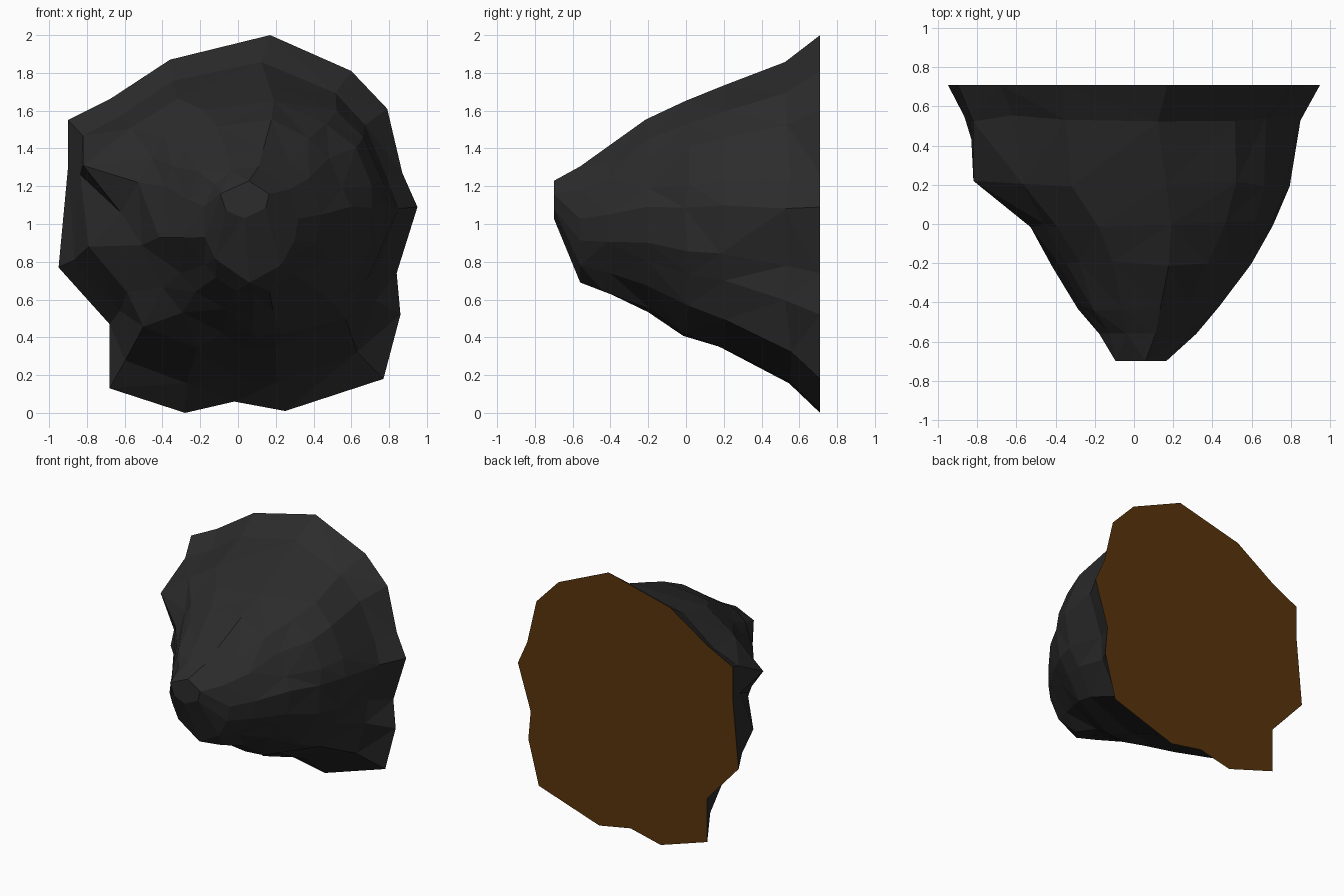
import bpy, bmesh, random
from math import atan2, cos, sin
from mathutils import Vector

cube = bpy.data.objects.get("Cube")
if cube:
    bpy.data.objects.remove(cube, do_unlink=True)
random.seed(4)


def material(name, color):
    m = bpy.data.materials.new(name)
    m.use_nodes = True
    m.diffuse_color = (*color, 1)
    m.node_tree.nodes["Principled BSDF"].inputs["Base Color"].default_value = (*color, 1)
    return m


# Jagged outline of the flat back, as x and z
outline = [(.17, 2), (.6, 1.81), (.79, 1.61), (.87, 1.27), (.95, 1.09), (.84, .74),
           (.86, .52), (.77, .18), (.25, .01), (-.02, .06), (-.28, 0), (-.68, .13),
           (-.68, .47), (-.95, .77), (-.9, 1.3), (-.9, 1.55), (-.68, 1.66), (-.36, 1.87)]

# Cross-sections towards the tip: y, x range, z range, roundness
sections = [(.54, -.88, .84, .15, 1.86, .2), (.2, -.8, .81, .33, 1.74, .5),
            (0, -.55, .73, .4, 1.66, .8), (-.2, -.43, .59, .53, 1.56, .9),
            (-.42, -.29, .43, .63, 1.4, 1), (-.56, -.19, .32, .69, 1.31, 1),
            (-.7, -.1, .17, 1.03, 1.23, 1)]

bm = bmesh.new()
rings = [[bm.verts.new((x, .71, z)) for x, z in outline]]
for y, x0, x1, z0, z1, roundness in sections:
    ring = []
    wobble = .02 if y > -.5 else 0
    for x, z in outline:
        flat = Vector((x / .95, z - 1))
        a = atan2(flat.y, flat.x)
        n = flat.lerp(Vector((cos(a), sin(a))), roundness)
        # The underside is drawn in
        n.x *= 1 - .15 * roundness * max(0, -n.y)
        ring.append(bm.verts.new((
            (x0 + x1) / 2 + n.x * (x1 - x0) / 2 + random.uniform(-wobble, wobble),
            y + random.uniform(-wobble, wobble),
            (z0 + z1) / 2 + n.y * (z1 - z0) / 2)))
    rings.append(ring)

# Upper knob, notch and lower knob on the side
rings[2][15].co = (-.82, .22, 1.31)
rings[2][14].co = (-.62, .13, 1.06)
rings[2][13].co = (-.79, .3, .88)

# Rough sides, tip and back
count = len(outline)
for outer, inner in zip(rings, rings[1:]):
    for i in range(count):
        j = (i + 1) % count
        bm.faces.new((outer[i], outer[j], inner[j], inner[i]))
bm.faces.new(rings[-1])
back = bm.faces.new(rings[0])
back.material_index = 1

# Merge crowded points into broad facets
bmesh.ops.remove_doubles(bm, verts=[v for v in bm.verts if v.co.y < .7], dist=.09)
bmesh.ops.triangulate(bm, faces=[f for f in bm.faces if f.material_index == 0])
bmesh.ops.recalc_face_normals(bm, faces=bm.faces[:])

mesh = bpy.data.meshes.new("rock_lump")
bm.to_mesh(mesh)
bm.free()
mesh.materials.append(material("charcoal", (.025, .025, .025)))
mesh.materials.append(material("brown", (.1, .035, .004)))
rock = bpy.data.objects.new("rock_lump", mesh)
bpy.context.collection.objects.link(rock)
